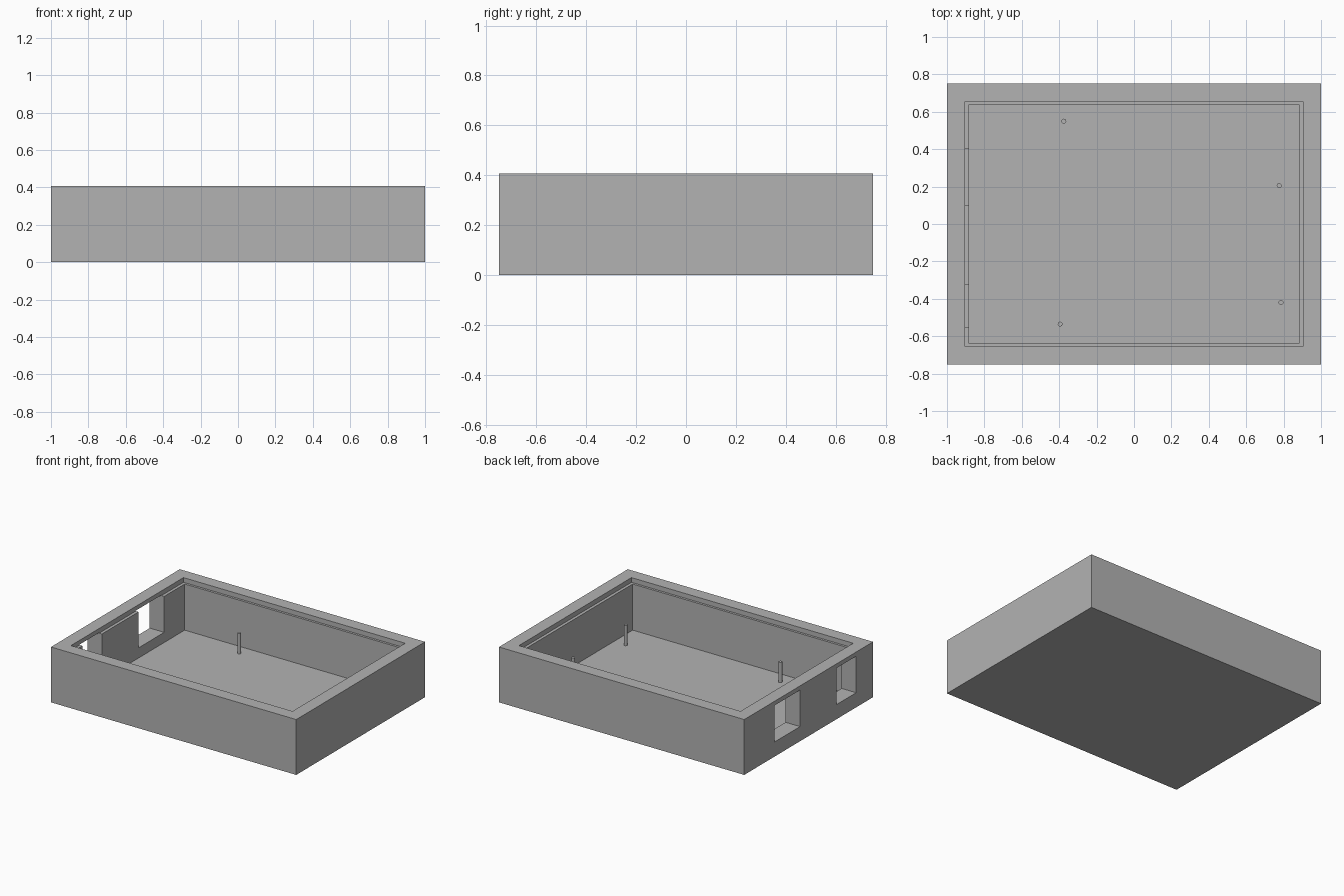
import bpy
import bmesh
from mathutils import Matrix, Vector

default = bpy.data.objects.get("Cube")
if default:
    bpy.data.objects.remove(default, do_unlink=True)

grey = bpy.data.materials.new("plain grey")
grey.use_nodes = True
COLOUR = (0.45, 0.45, 0.45, 1)
grey.diffuse_color = COLOUR
grey.node_tree.nodes["Principled BSDF"].inputs["Base Color"].default_value = COLOUR

# Main dimensions
HEIGHT, FLOOR, LEDGE = 0.408, 0.033, 0.373
SILL, WINDOW_TOP = 0.108, 0.377
POST_TOP, POST_RADIUS = 0.183, 0.013


def finish(name, bm):
    mesh = bpy.data.meshes.new(name)
    bm.to_mesh(mesh)
    bm.free()
    mesh.materials.append(grey)
    obj = bpy.data.objects.new(name, mesh)
    bpy.context.collection.objects.link(obj)
    return obj


def box(name, low, high):
    low, high = Vector(low), Vector(high)
    bm = bmesh.new()
    place = Matrix.Translation((low + high) / 2) @ Matrix.Diagonal((high - low).to_4d())
    bmesh.ops.create_cube(bm, size=1, matrix=place)
    return finish(name, bm)


def cut(target, cutter):
    mod = target.modifiers.new("cut", "BOOLEAN")
    mod.operation = "DIFFERENCE"
    mod.solver = "EXACT"
    mod.object = cutter
    bpy.context.view_layer.objects.active = target
    bpy.ops.object.modifier_apply(modifier=mod.name)
    bpy.data.objects.remove(cutter, do_unlink=True)


# Open case: cavity, then a wider lid recess that leaves a narrow ledge
case = box("case", (-1, -0.75, 0), (1, 0.75, HEIGHT))
cut(case, box("cavity_cutter", (-0.882, -0.639, FLOOR), (0.882, 0.639, HEIGHT + 0.1)))
cut(case, box("recess_cutter", (-0.904, -0.656, LEDGE), (0.904, 0.656, HEIGHT + 0.1)))

# Two openings through the -x wall
for y_low, y_high in ((0.1, 0.4), (-0.553, -0.325)):
    cut(case, box("window_cutter", (-1.1, y_low, SILL), (-0.8, y_high, WINDOW_TOP)))

# Mounting posts standing on the floor
posts = {
    "back_right_post": (-0.375, 0.55),
    "back_left_post": (0.776, 0.205),
    "front_left_post": (0.786, -0.42),
    "front_right_post": (-0.395, -0.535),
}
base = FLOOR - 0.01
for name, (x, y) in posts.items():
    bm = bmesh.new()
    bmesh.ops.create_cone(
        bm, cap_ends=True, segments=16, radius1=POST_RADIUS, radius2=POST_RADIUS,
        depth=POST_TOP - base,
        matrix=Matrix.Translation((x, y, (POST_TOP + base) / 2)))
    post = finish(name, bm)
    for face in post.data.polygons:
        face.use_smooth = abs(face.normal.z) < 0.5
    post.data.set_sharp_from_angle(angle=0.6)
